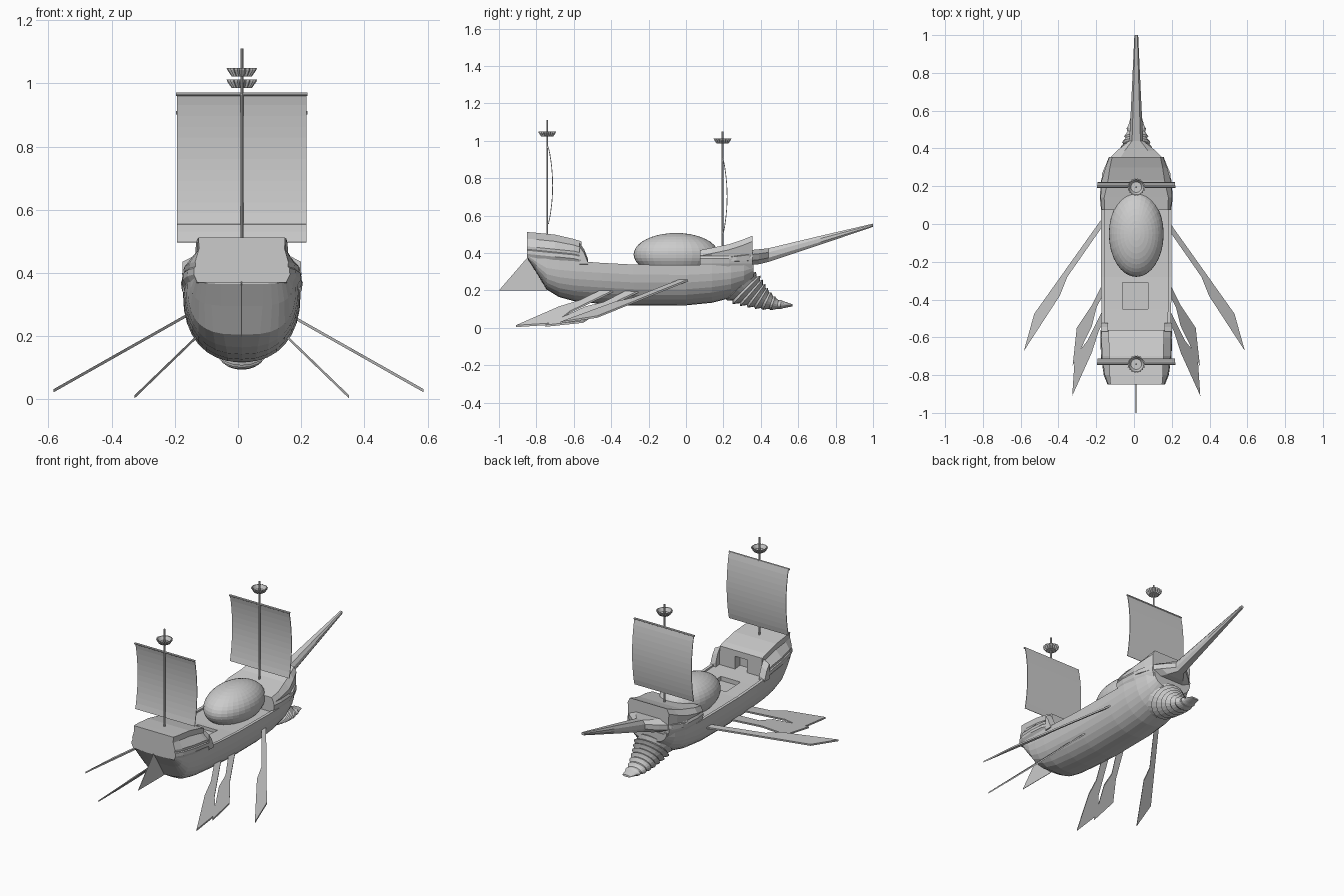
import bpy, bmesh, math
from mathutils import Vector

if "Cube" in bpy.data.objects:
    bpy.data.objects.remove(bpy.data.objects["Cube"])

CX = 0.012  # centre line of the ship


def make(name, verts, faces):
    me = bpy.data.meshes.new(name)
    bm = bmesh.new()
    vs = [bm.verts.new(v) for v in verts]
    for f in faces:
        bm.faces.new([vs[i] for i in f])
    bmesh.ops.recalc_face_normals(bm, faces=bm.faces)
    bm.to_mesh(me)
    bm.free()
    ob = bpy.data.objects.new(name, me)
    bpy.context.collection.objects.link(ob)
    return ob


def loft(name, rings):
    n = len(rings[0])
    verts = [v for r in rings for v in r]
    faces = [(k * n + i, k * n + (i + 1) % n, (k + 1) * n + (i + 1) % n, (k + 1) * n + i)
             for k in range(len(rings) - 1) for i in range(n)]
    faces += [tuple(range(n)), tuple(range((len(rings) - 1) * n, len(rings) * n))]
    return make(name, verts, faces)


def mirrored(y, half):
    """Closed ring from a right-hand half section of (x, z) points."""
    return ([(CX + x, y, z) for x, z in half] +
            [(CX - x, y, z) for x, z in reversed(half) if x > 1e-6])


def cut(ob, name, centre, size):
    bpy.ops.mesh.primitive_cube_add(size=1, location=centre)
    c = bpy.context.object
    c.name, c.scale = name, size
    c.hide_render = True
    c.display_type = 'WIRE'
    m = ob.modifiers.new(name, 'BOOLEAN')
    m.operation, m.object, m.solver = 'DIFFERENCE', c, 'EXACT'


def cylinder(name, loc, r, length, rot=(0, 0, 0)):
    bpy.ops.mesh.primitive_cylinder_add(vertices=10, radius=r, depth=length, location=loc, rotation=rot)
    bpy.context.object.name = name


# Hull: (y, half width, keel z, sheer z, squareness)
stations = [(-0.845, .150, .365, .400, 4), (-0.80, .163, .295, .390, 3.6), (-0.745, .172, .205, .378, 3),
            (-0.68, .178, .165, .368, 2.6), (-0.60, .182, .143, .358, 2.4), (-0.45, .185, .127, .347, 2.3),
            (-0.28, .186, .118, .338, 2.3), (0.0, .186, .120, .335, 2.3), (0.14, .185, .134, .335, 2.2),
            (0.24, .175, .160, .335, 2.2), (0.31, .155, .200, .335, 2.2), (0.36, .130, .265, .340, 2.4)]
rings = []
for y, w, zk, zs, p in stations:
    half = []
    for i in range(9):
        a = math.pi / 2 * i / 8
        half.append((w * math.sin(a) ** (2 / p) if i else 0, zs - (zs - zk) * max(0, math.cos(a)) ** (2 / p)))
    half[-1] = (w, zs)
    half += [(w - .018, zs), (w - .018, zs - .01)]
    rings.append(mirrored(y, half))
hull = loft("hull", rings)
cut(hull, "hatch_cutter", (CX - .005, -.38, .34), (.135, .14, .06))

# Stern castle with side bands and doorway
stern = loft("stern_castle", [mirrored(y, [(w * s, z) for s, z in zip(
    (.92, 1.0, .99, .96, .97, t * .99, t), (z0, z0 + .025, z0 + .045, z0 + .05, z0 + .065, z0 + (z1 - z0) * .75, z1))])
    for y, w, t, z0, z1 in [(-.85, .152, .9, .37, .512), (-.80, .172, .82, .365, .508), (-.70, .187, .77, .355, .498),
                            (-.60, .190, .77, .345, .475), (-.56, .188, .78, .335, .462)]])
cut(stern, "door_cutter", (CX, -.56, .37), (.085, .10, .11))

# Low wings either side of the cabin front
for s in (1, -1):
    x0, x1 = CX + s * .15, CX + s * .188
    loft("cabin_wing", [[(x0, y, .33), (x1, y, .34), (x1, y, zt - .02), (x0, y, zt)]
                        for y, zt in [(-.57, .455), (-.545, .42), (-.525, .37)]])

# Forecastle
loft("forecastle", [mirrored(y, [(w * .92, .32), (w * .98, .345), (w, .37), (w * .96, .385),
                                 (w * .98, zt - .03), (w * t, zt)])
                    for y, w, t, zt in [(.075, .186, .9, .415), (.14, .193, .88, .428), (.23, .187, .80, .447),
                                        (.30, .166, .84, .470), (.355, .145, .88, .492)]])

# Prow wedge running into the long bowsprit
loft("bowsprit", [mirrored(y, [(w * .6, z0), (w, z0 + (z1 - z0) * .3), (w, z0 + (z1 - z0) * .7), (w * .6, z1)])
                  for y, w, z0, z1 in [(.16, .188, .345, .385), (.27, .180, .338, .40), (.34, .15, .335, .415),
                                       (.39, .10, .34, .42), (.44, .037, .352, .425), (.72, .023, .445, .492),
                                       (1.0, .010, .540, .557)]])

# Ribbed spiral ram under the bow: path (y, z), axis angle, radii
path = [(.265, .245, -48, .105, .105), (.32, .205, -45, .105, .103), (.37, .175, -38, .088, .078),
        (.42, .148, -28, .074, .054), (.48, .125, -14, .056, .030), (.57, .121, 8, .030, .006)]
rings = []
N = 28
for k in range(N + 1):
    u = k / N * (len(path) - 1)
    i = min(int(u), len(path) - 2)
    y, z, ang, rx, rz = [a + (b - a) * (u - i) for a, b in zip(path[i], path[i + 1])]
    f = (1.06, .97, .88)[k % 3] if k < N - 3 else .95
    ang = math.radians(ang)
    up = Vector((0, -math.sin(ang), math.cos(ang)))
    rings.append([Vector((CX + rx * f * math.cos(t), y, z)) + up * rz * f * math.sin(t)
                  for t in [2 * math.pi * j / 20 for j in range(20)]])
loft("spiral_ram", rings)

# Balloon dome on deck
bpy.ops.mesh.primitive_uv_sphere_add(segments=32, ring_count=20, location=(CX, -.053, .392))
dome = bpy.context.object
dome.name, dome.scale = "dome", (.145, .227, .115)

# Masts, sails, yards and crow's nests: (y, foot z, top z, sail bottom, nest z)
for tag, y, z0, z1, zs, zn in [("stern", -.742, .47, 1.11, .555, 1.022), ("bow", .195, .42, 1.05, .497, .985)]:
    cylinder(tag + "_mast", (CX, y, (z0 + z1) / 2), .005, z1 - z0)
    h = .41
    prof = [(y + .004 + .023 * math.sin(math.pi * i / 12) ** .8 if 0 < i < 12 else y + .004, zs + h * i / 12)
            for i in range(13)]
    verts = [(CX + s * .205, a, b) for a, b in prof for s in (-1, 1)]
    sail = make(tag + "_sail", verts, [(2 * i, 2 * i + 1, 2 * i + 3, 2 * i + 2) for i in range(12)])
    sail.modifiers.new("thickness", 'SOLIDIFY').thickness = .004
    cylinder(tag + "_yard", (CX, y + .002, zs + h), .006, .415, (0, math.pi / 2, 0))
    nest = []
    for r, z, tooth in [(.032, zn, .004), (.046, zn + .02, .006), (.048, zn + .027, .006),
                        (.040, zn + .027, 0), (.028, zn + .006, 0)]:
        nest.append([(CX + (r - tooth * (j % 2)) * math.cos(math.pi * j / 18),
                      y + (r - tooth * (j % 2)) * math.sin(math.pi * j / 18), z) for j in range(36)])
    loft(tag + "_crows_nest", nest)

# Rudder fin
make("rudder_fin", [(CX, -.84, .385), (CX, -1.0, .2), (CX, -.74, .2)], [(0, 1, 2)]).modifiers.new(
    "thickness", 'SOLIDIFY').thickness = .003

# Blade oars, three on each side: outline in plan, height from distance outboard
big = [(.16, .045), (.37, -.25), (.53, -.475), (.585, -.672), (.395, -.38), (.355, -.28), (.16, 0)]
mid = [(.14, -.24), (.235, -.43), (.315, -.55), (.337, -.75), (.235, -.54), (.21, -.44), (.14, -.31)]
rear = [(.14, -.38), (.26, -.62), (.325, -.70), (.339, -.91), (.235, -.68), (.20, -.57), (.14, -.45)]
for name, pts, x0, zr, slope, c in [("long_oar", big, .19, .25, .565, 0.002),
                                    ("middle_oar", mid, .15, .19, .965, CX),
                                    ("rear_oar", rear, .15, .19, .965, CX)]:
    for s in (1, -1):
        zs = [zr - slope * (x - x0) for x, y in pts]
        loft(name + ("_right" if s > 0 else "_left"),
             [[(c + s * x, y, max(0, z + d)) for (x, y), z in zip(pts, zs)] for d in (-.004, .006)])
